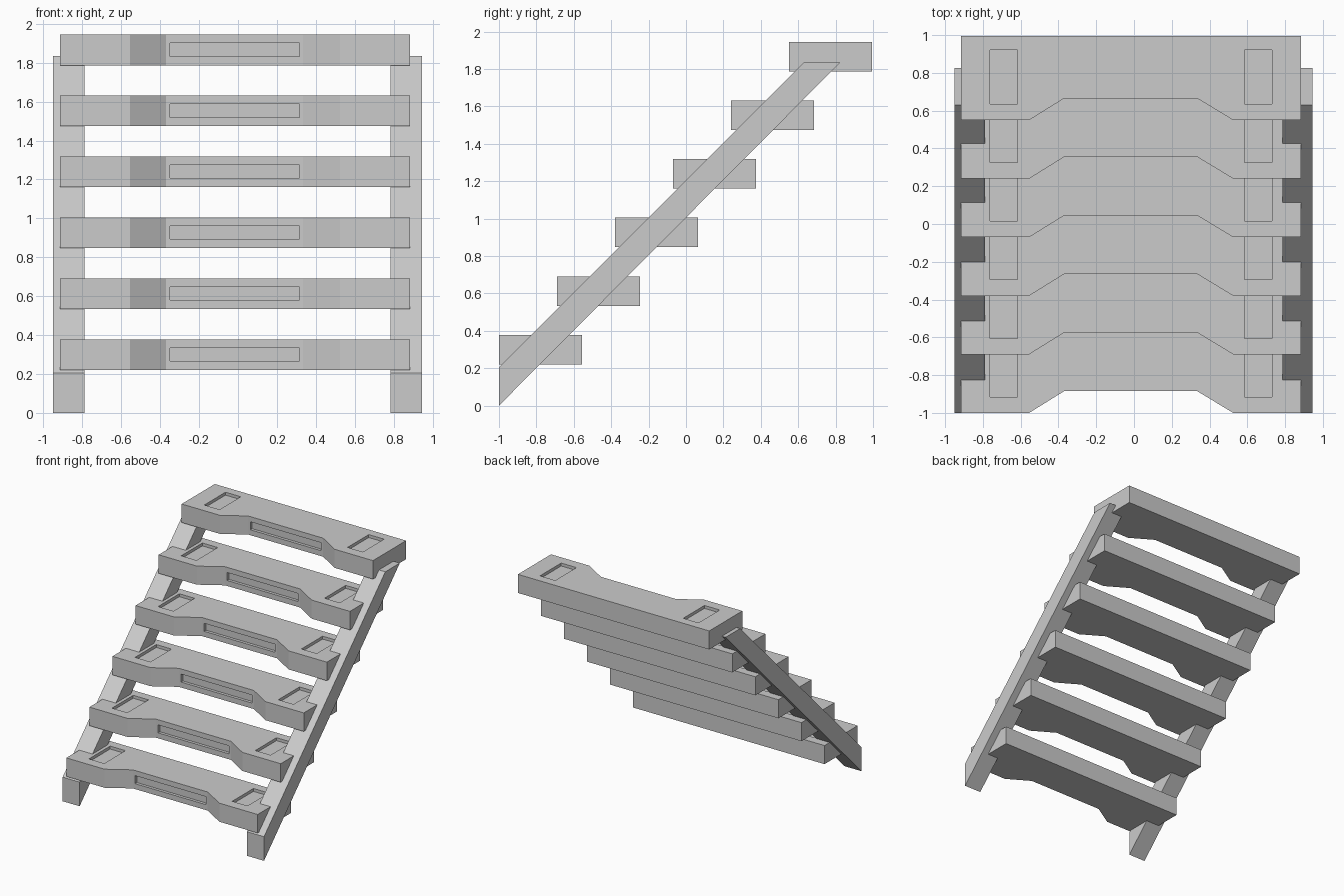
import bpy
import bmesh
from mathutils import Matrix, Vector

cube = bpy.data.objects.get("Cube")
if cube:
    bpy.data.objects.remove(cube, do_unlink=True)

GREY = (0.6, 0.6, 0.6, 1)
grey = bpy.data.materials.new("light grey")
grey.use_nodes = True
grey.diffuse_color = GREY
grey.node_tree.nodes["Principled BSDF"].inputs["Base Color"].default_value = GREY


def make_object(name, bm):
    bmesh.ops.recalc_face_normals(bm, faces=bm.faces)
    mesh = bpy.data.meshes.new(name)
    bm.to_mesh(mesh)
    bm.free()
    mesh.materials.append(grey)
    obj = bpy.data.objects.new(name, mesh)
    bpy.context.collection.objects.link(obj)
    return obj


def extrude_profile(name, points, offset):
    bm = bmesh.new()
    face = bm.faces.new([bm.verts.new(p) for p in points])
    result = bmesh.ops.extrude_face_region(bm, geom=[face], use_keep_orig=True)
    verts = [v for v in result["geom"] if isinstance(v, bmesh.types.BMVert)]
    bmesh.ops.translate(bm, verts=verts, vec=offset)
    return make_object(name, bm)


def add_box(bm, low, high):
    low, high = Vector(low), Vector(high)
    scale = Matrix.Diagonal((*(high - low), 1))
    bmesh.ops.create_cube(bm, size=1, matrix=Matrix.Translation((low + high) / 2) @ scale)


# Slanted side rails with an upright foot and a level top
rail_profile = [(-1, 0), (-1, 0.205), (0.63, 1.835), (0.825, 1.835)]
for name, x in (("right_rail", -0.95), ("left_rail", 0.785)):
    extrude_profile(name, [(x, y, z) for y, z in rail_profile], (0.16, 0, 0))

# Tread with a recessed front edge
outline = [(-0.915, -1), (-0.555, -1), (-0.37, -0.885), (0.335, -0.885),
           (0.525, -1), (0.885, -1), (0.885, -0.555), (-0.915, -0.555)]
BASE, TOP = 0.22, 0.378
first = extrude_profile("step_1", [(x, y, BASE) for x, y in outline], (0, 0, TOP - BASE))

# Shallow pockets on top and a slot in the front edge
DEPTH = 0.025
bm = bmesh.new()
for x in (-0.762, 0.586):
    add_box(bm, (x, -0.915, TOP - DEPTH), (x + 0.144, -0.63, TOP + 0.1))
add_box(bm, (-0.35, -0.95, 0.266), (0.317, -0.885 + DEPTH, 0.334))
cutter = make_object("step_cutter", bm)
cutter.hide_render = True
cut = first.modifiers.new("recesses", 'BOOLEAN')
cut.operation = 'DIFFERENCE'
cut.solver = 'EXACT'
cut.object = cutter
bpy.context.view_layer.update()
carved = bpy.data.meshes.new_from_object(first.evaluated_get(bpy.context.evaluated_depsgraph_get()))
first.modifiers.clear()
first.data = carved
bpy.data.objects.remove(cutter, do_unlink=True)

# Repeat the tread up the rails
for i in range(1, 6):
    step = bpy.data.objects.new(f"step_{i + 1}", carved)
    step.location = (0, 0.31 * i, 0.3134 * i)
    bpy.context.collection.objects.link(step)
